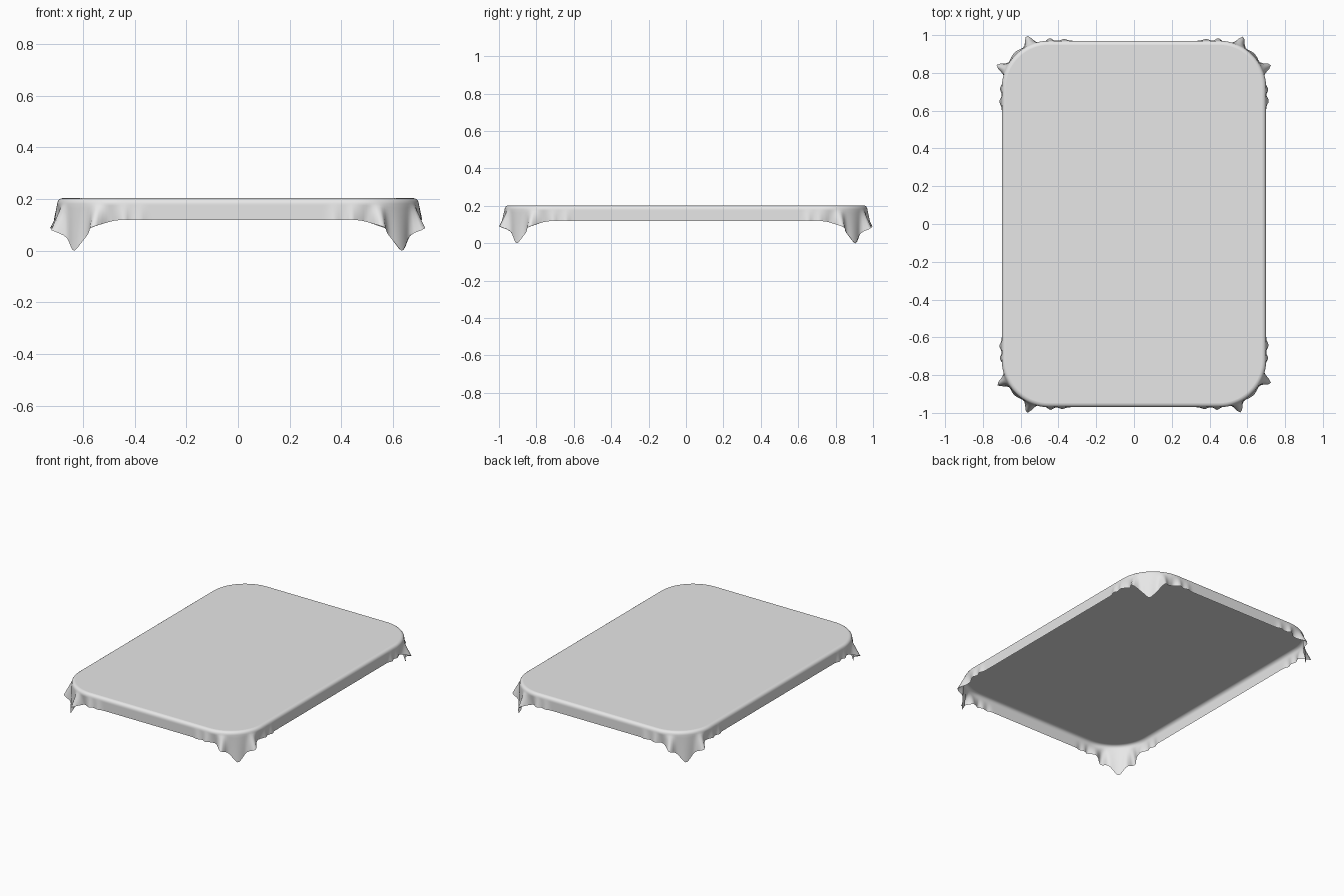
import bpy
import bmesh
import random
from math import sin, cos, pi, exp

if "Cube" in bpy.data.objects:
    bpy.data.objects.remove(bpy.data.objects["Cube"], do_unlink=True)

random.seed(4)
HALF_X, HALF_Y, TOP = 0.70, 0.97, 0.205
R = 0.25                     # corner radius in plan
FILLET = 0.022               # soft bend at the table edge
CLOTH = R + 0.085            # cloth reach from the corner centre
ARC = R * pi / 4             # half the corner arc length
STEPS = 130                  # samples per quadrant
SKIRT_ROWS = 9

# Folds: position along the hem from the corner middle, depth, width
FOLDS = [(0.09, 0.055, 0.022), (-0.09, 0.055, 0.022), (0.0, 0.012, 0.04),
         (0.15, -0.012, 0.02), (-0.15, -0.012, 0.02),
         (0.20, 0.016, 0.016), (-0.20, 0.012, 0.016),
         (0.27, 0.010, 0.02), (-0.27, 0.014, 0.02)]


def outline(s):
    """Point, normal and hanging length at arc distance s from the corner middle."""
    turn = max(-ARC, min(ARC, s))
    a = pi / 4 + turn / R
    c, n = cos(a), sin(a)
    extra = s - turn
    x = HALF_X - R + R * c - max(extra, 0)
    y = HALF_Y - R + R * n + min(extra, 0)
    # A square cloth corner hanging over a round table corner, tip softened
    reach = CLOTH / (abs(c) ** 16 + abs(n) ** 16) ** (1 / 16)
    return x, y, c, n, reach - R


def quadrant(sx, sy):
    """Columns of points from the top edge down to the hem, for one corner."""
    folds = [(p + random.uniform(-0.008, 0.008),
              d * random.uniform(0.9, 1.0), w) for p, d, w in FOLDS]
    lo, hi = -(ARC + HALF_Y - R), ARC + HALF_X - R
    columns = []
    for i in range(STEPS):
        s = lo + (hi - lo) * (i + 0.5) / STEPS
        x, y, nx, ny, drop = outline(s)
        ripple = sum(d * exp(-((s - p) / w) ** 2) for p, d, w in folds)
        profile = []
        for k in range(5):
            b = k / 4 * pi / 2
            profile.append((FILLET * (sin(b) - 1), FILLET * (1 - cos(b))))
        for k in range(1, SKIRT_ROWS + 1):
            t = k / SKIRT_ROWS
            profile.append((ripple * t, FILLET + (drop - FILLET) * t))
        columns.append([(sx * (x + o * nx), sy * (y + o * ny), TOP - d)
                        for o, d in profile])
    return columns if sx * sy > 0 else columns[::-1]


# Cloth: flat top, bent edge and draped skirt as one open sheet
columns = []
for sx, sy in ((1, 1), (-1, 1), (-1, -1), (1, -1)):
    columns += quadrant(sx, sy)

bm = bmesh.new()
grid = [[bm.verts.new(p) for p in col] for col in columns]
bm.faces.new([col[0] for col in grid])
for i, col in enumerate(grid):
    nxt = grid[(i + 1) % len(grid)]
    for k in range(len(col) - 1):
        bm.faces.new((col[k], col[k + 1], nxt[k + 1], nxt[k]))
bmesh.ops.inset_region(bm, faces=[f for f in bm.faces if len(f.verts) > 4],
                       thickness=0.02)

# Stand the lowest tip on the ground
low = min(v.co.z for v in bm.verts)
bmesh.ops.translate(bm, verts=bm.verts, vec=(0, 0, -low))

mesh = bpy.data.meshes.new("tablecloth")
bm.to_mesh(mesh)
bm.free()
cloth = bpy.data.objects.new("tablecloth", mesh)
bpy.context.collection.objects.link(cloth)

# Plain light grey fabric
fabric = bpy.data.materials.new("light_grey_fabric")
fabric.use_nodes = True
grey = (0.8, 0.8, 0.8, 1)
fabric.diffuse_color = grey
fabric.node_tree.nodes["Principled BSDF"].inputs["Base Color"].default_value = grey
mesh.materials.append(fabric)

for poly in mesh.polygons:
    poly.use_smooth = True
